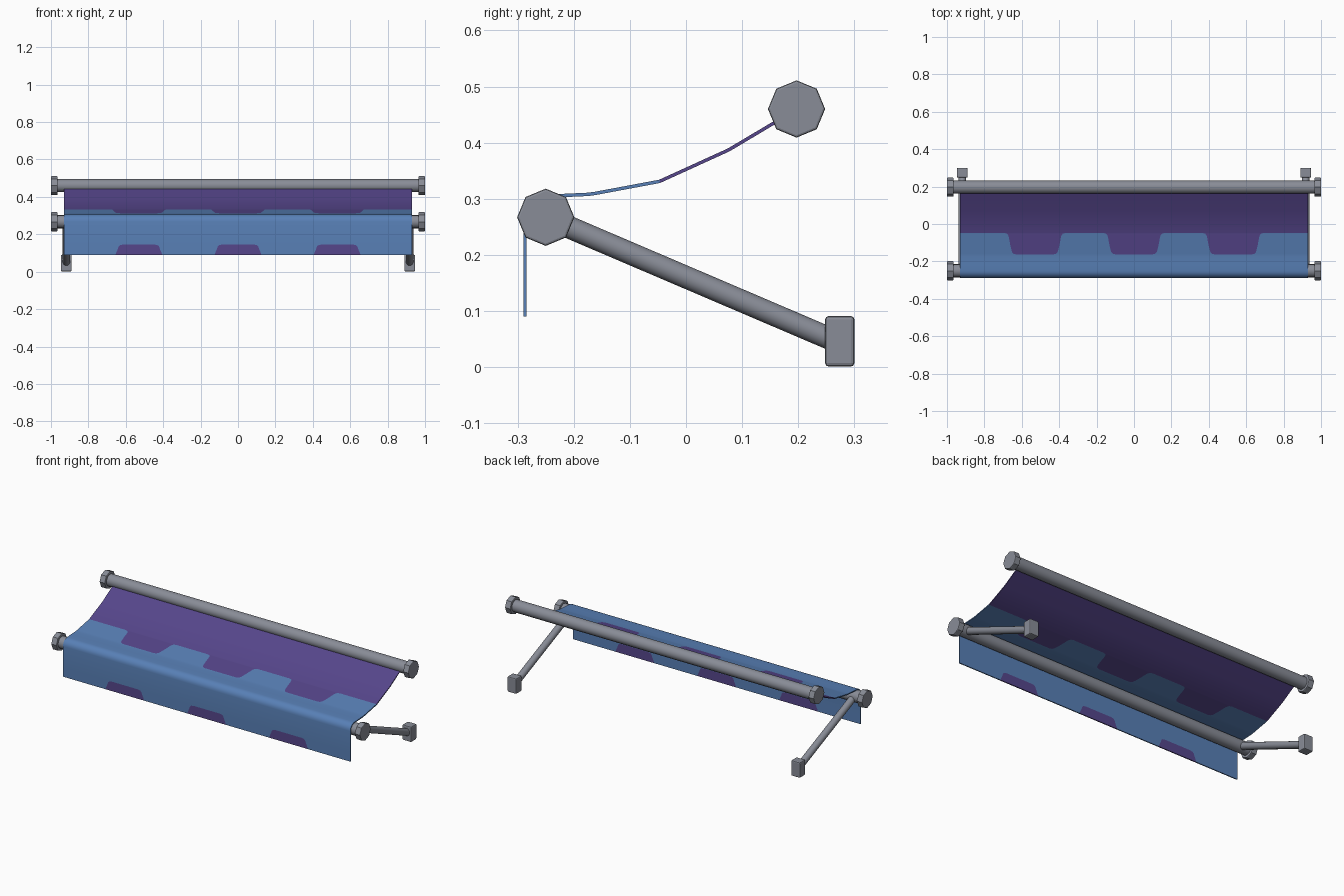
import bpy, bmesh, math
from mathutils import Vector

if "Cube" in bpy.data.objects:
    bpy.data.objects.remove(bpy.data.objects["Cube"])


def material(name, rgb):
    m = bpy.data.materials.new(name)
    m.diffuse_color = (*rgb, 1)
    m.use_nodes = True
    m.node_tree.nodes["Principled BSDF"].inputs["Base Color"].default_value = m.diffuse_color
    return m


GREY = material("grey metal", (0.25, 0.265, 0.31))
BLUE = material("blue cloth", (0.098, 0.216, 0.47))
PURPLE = material("purple cloth", (0.093, 0.061, 0.26))


def rod(name, a, b, radius, sides=16, bevel=0.0, spin=0.0):
    """Cylinder running from a to b."""
    a, b = Vector(a), Vector(b)
    bpy.ops.mesh.primitive_cylinder_add(vertices=sides, radius=radius, depth=(b - a).length)
    ob = bpy.context.object
    ob.name = name
    ob.data.materials.append(GREY)
    ob.rotation_euler = (b - a).to_track_quat('Z', 'Y').to_euler()
    ob.location = (a + b) / 2
    if bevel:
        mod = ob.modifiers.new("bevel", 'BEVEL')
        mod.width, mod.segments = bevel, 2
        mod.limit_method, mod.angle_limit = 'ANGLE', math.radians(60)
    else:
        bpy.ops.object.shade_smooth_by_angle(angle=math.radians(40))
    return ob


# Cross rods with octagonal end caps
FRONT, BACK, R = (-0.25, 0.267), (0.197, 0.46), 0.035
for label, (y, z) in (("front", FRONT), ("back", BACK)):
    rod(label + "_rod", (-0.975, y, z), (0.975, y, z), R)
    for s, side in ((-1, "left"), (1, "right")):
        rod(f"{label}_cap_{side}", (s * 0.965, y, z), (s * 1.0, y, z), 0.051, 8, 0.004)

# Slanted arms and wall feet
for s, side in ((-1, "left"), (1, "right")):
    x = s * 0.918
    rod("arm_" + side, (x, *FRONT), (x, 0.27, 0.045), 0.02)
    bpy.ops.mesh.primitive_cube_add(size=1, location=(x, 0.274, 0.046))
    foot = bpy.context.object
    foot.name = "wall_foot_" + side
    foot.scale = (0.058, 0.052, 0.09)
    bpy.ops.object.transform_apply(location=False, rotation=False, scale=True)
    foot.data.materials.append(GREY)
    mod = foot.modifiers.new("bevel", 'BEVEL')
    mod.width, mod.segments = 0.006, 2

# Cloth: rows of (y, z, notch half width, outer colour, notch colour of the strip that follows)
rows = [(y, z, 0.15, 1, 1) for y, z in ((0.185, 0.449), (0.155, 0.434), (0.076, 0.387))]
# upper scalloped edge
EDGE = ((0, 0.165), (0.03, 0.15), (0.1, 0.143), (0.2, 0.139), (0.5, 0.133),
        (0.8, 0.125), (0.9, 0.121), (0.97, 0.113))
for t, w in EDGE:
    rows.append((-0.047 - 0.115 * t, 0.331 - 0.0215 * t, w, 0, 1))
rows += [(-0.162, 0.3095, 0.1, 0, 0), (-0.175, 0.3078, 0.1, 0, 0), (-0.215, 0.306, 0.11, 0, 0)]
# wrap over the front rod
for i in range(7):
    a = math.radians(15 * i)
    rows.append((FRONT[0] - 0.037 * math.sin(a), FRONT[1] + 0.037 * math.cos(a), 0.11, 0, 0))
# lower edge of the hanging flap
for z, w, n in ((0.145, 0.085, 1), (0.142, 0.1, 1), (0.135, 0.108, 1), (0.12, 0.113, 1),
                (0.105, 0.12, 1), (0.09, 0.125, 1)):
    rows.append((-0.287, z, w, 0, n))

bm = bmesh.new()
grid = []
for y, z, w, _, _ in rows:
    xs = [-0.93] + [c + s * w for c in (-0.53, 0, 0.53) for s in (-1, 1)] + [0.93]
    grid.append([bm.verts.new((x, y, z)) for x in xs])
for i in range(len(rows) - 1):
    for j in range(7):
        f = bm.faces.new((grid[i][j], grid[i + 1][j], grid[i + 1][j + 1], grid[i][j + 1]))
        f.material_index = rows[i][4] if j % 2 else rows[i][3]
mesh = bpy.data.meshes.new("cloth_canopy")
bm.to_mesh(mesh)
bm.free()
for m in (BLUE, PURPLE):
    mesh.materials.append(m)
cloth = bpy.data.objects.new("cloth_canopy", mesh)
bpy.context.collection.objects.link(cloth)
bpy.ops.object.select_all(action='DESELECT')
cloth.select_set(True)
bpy.context.view_layer.objects.active = cloth
mod = cloth.modifiers.new("thickness", 'SOLIDIFY')
mod.thickness, mod.offset = 0.006, 0
bpy.ops.object.modifier_apply(modifier="thickness")
bpy.ops.object.shade_smooth_by_angle(angle=math.radians(40))
